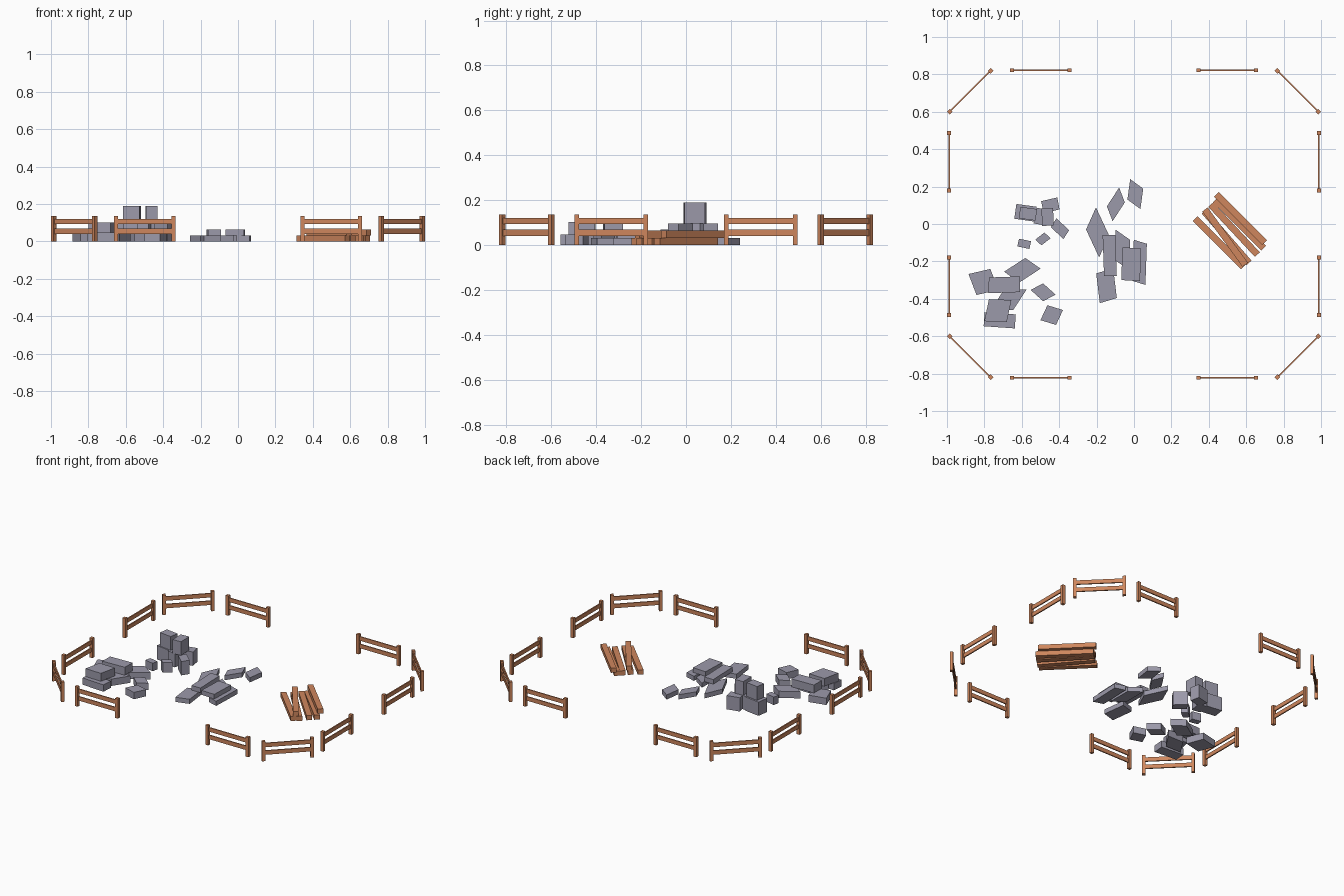
import bpy
from math import cos, sin, radians, atan2, hypot
from mathutils import Vector

if "Cube" in bpy.data.objects:
    bpy.data.objects.remove(bpy.data.objects["Cube"])


def material(name, color):
    mat = bpy.data.materials.new(name)
    mat.use_nodes = True
    mat.diffuse_color = (*color, 1)
    mat.node_tree.nodes["Principled BSDF"].inputs["Base Color"].default_value = (*color, 1)
    return mat


wood = material("wood", (0.62, 0.24, 0.11))
stone = material("grey stone", (0.33, 0.32, 0.40))


def prism(name, mat, x, y, length, width, turn, skew, low, high):
    """Flat-faced block whose base is a parallelogram."""
    a, b = radians(turn), radians(turn + 90 + skew)
    u = Vector((cos(a), sin(a), 0)) * length / 2
    v = Vector((cos(b), sin(b), 0)) * width / 2
    base = [-u - v, u - v, u + v, v - u]
    half = Vector((0, 0, (high - low) / 2))
    verts = [p - half for p in base] + [p + half for p in base]
    sides = [(i, (i + 1) % 4, (i + 1) % 4 + 4, i + 4) for i in range(4)]
    mesh = bpy.data.meshes.new(name)
    mesh.from_pydata(verts, [], [(3, 2, 1, 0), (4, 5, 6, 7)] + sides)
    mesh.materials.append(mat)
    obj = bpy.data.objects.new(name, mesh)
    obj.location = (x, y, (low + high) / 2)
    bpy.context.collection.objects.link(obj)
    return obj


# Fence panels: two posts joined by two rails
def fence(start, end):
    (x0, y0), (x1, y1) = start, end
    dx, dy = x1 - x0, y1 - y0
    turn = atan2(dy, dx) * 180 / 3.14159265
    for x, y in (start, end):
        prism("fence_post", wood, x, y, 0.021, 0.021, turn, 0, 0, 0.136)
    for low in (0.041, 0.093):
        prism("fence_rail", wood, (x0 + x1) / 2, (y0 + y1) / 2,
              hypot(dx, dy), 0.008, turn, 0, low, low + 0.028)


for sx in (-1, 1):
    for sy in (-1, 1):
        fence((sx * 0.345, sy * 0.822), (sx * 0.652, sy * 0.822))
        fence((sx * 0.767, sy * 0.819), (sx * 0.986, sy * 0.6))
        fence((sx * 0.989, sy * 0.487), (sx * 0.989, sy * 0.18))

# Pile of planks in two layers: x, y, turn, layer
for x, y, turn, layer in [
    (.455, -.10, -45, 0), (.495, -.07, -49, 0), (.535, -.03, -47, 0), (.565, .0, -45, 0),
    (.487, -.07, -54, 1), (.57, .03, -45, 1),
]:
    prism("plank", wood, x, y, .365, .036, turn, 0, layer * .032, layer * .032 + .032)

# Flat slabs: x, y, length, width, turn, skew, layer
for x, y, length, width, turn, skew, layer in [
    (.007, .16, .086, .11, -36, 28, 0),
    (-.097, .105, .085, .12, -69, 36, 0),
    (-.195, -.045, .165, .13, -65, 41, 0),
    (-.06, -.14, .097, .165, -35, 35, 0),
    (.03, -.205, .073, .22, -17, 15, 0),
    (-.147, -.33, .095, .16, 17, -10, 0),
    (-.13, -.168, .068, .22, 0, 2, 1),
    (-.015, -.215, .1, .175, -3, 1, 1),
]:
    prism("stone_slab", stone, x, y, length, width, turn, skew, layer * .032, layer * .032 + .032)

# Thicker rubble blocks stacked in two layers
for x, y, length, width, turn, skew, layer in [
    (-.805, -.31, .12, .12, 13, 8, 0),
    (-.597, -.247, .1, .135, -35, -22, 0),
    (-.67, -.405, .12, .13, 0, -33, 0),
    (-.718, -.515, .167, .075, -4, 0, 0),
    (-.486, -.365, .075, .09, 28, 20, 0),
    (-.44, -.487, .087, .088, -17, -8, 0),
    (-.693, -.325, .168, .084, 2, -3, 1),
    (-.728, -.463, .12, .12, -2, -10, 1),
]:
    prism("rubble_block", stone, x, y, length, width, turn, skew, layer * .047, layer * .055 + .047)

# Tall blocks forming a small tower: x, y, length, width, turn, skew, low, high
for block in [
    (-.58, .06, .11, .08, -8, 0, 0, .095),
    (-.447, .1, .088, .065, 13, -2, 0, .095),
    (-.396, -.025, .093, .056, -43, 10, 0, .095),
    (-.5, .04, .06, .085, -10, 0, 0, .095),
    (-.587, -.106, .066, .042, -12, 0, 0, .055),
    (-.487, -.08, .062, .045, 38, 10, 0, .07),
    (-.567, .055, .09, .062, -8, 0, .095, .19),
    (-.462, .037, .062, .092, 3, -1, .095, .19),
]:
    prism("tower_block", stone, *block)
